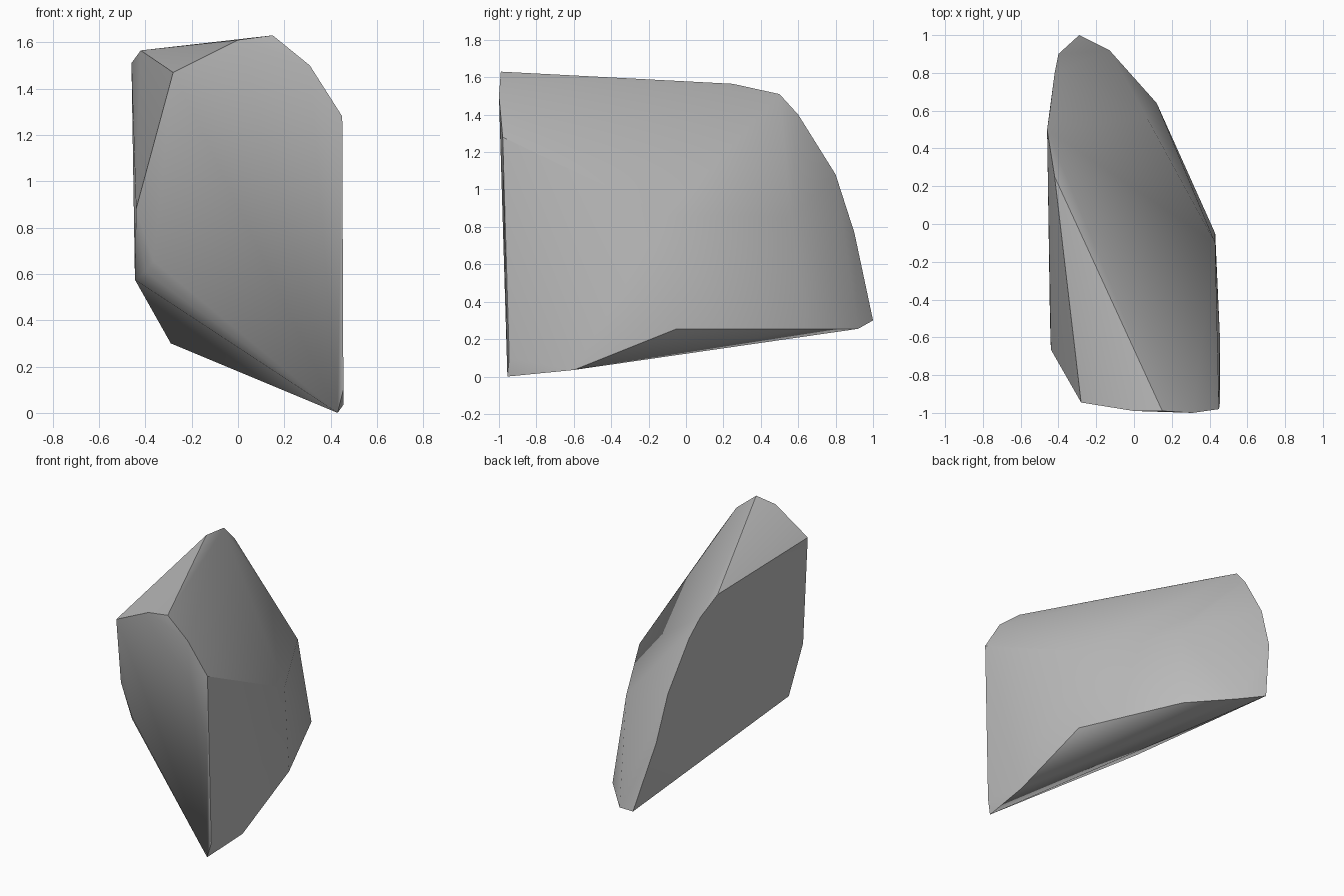
import bpy
import bmesh
import math
from mathutils import Vector

default_cube = bpy.data.objects.get("Cube")
if default_cube:
    bpy.data.objects.remove(default_cube, do_unlink=True)


def make_material(name, colour):
    material = bpy.data.materials.new(name)
    material.use_nodes = True
    material.diffuse_color = colour
    shader = material.node_tree.nodes["Principled BSDF"]
    shader.inputs["Base Color"].default_value = colour
    shader.inputs["Roughness"].default_value = 0.9
    return material


def make_hull(name, outlines, material):
    """Wrap a convex skin around the corner points of several outlines."""
    bm = bmesh.new()
    for outline in outlines:
        for corner in outline:
            bm.verts.new(Vector(corner))
    hull = bmesh.ops.convex_hull(bm, input=bm.verts[:], use_existing_faces=False)
    unused = set(hull["geom_interior"]) | set(hull["geom_unused"])
    loose = [item for item in unused if isinstance(item, bmesh.types.BMVert)]
    bmesh.ops.delete(bm, geom=loose, context="VERTS")
    bmesh.ops.recalc_face_normals(bm, faces=bm.faces[:])
    mesh = bpy.data.meshes.new(name)
    bm.to_mesh(mesh)
    bm.free()
    mesh.materials.append(material)
    obj = bpy.data.objects.new(name, mesh)
    bpy.context.collection.objects.link(obj)
    return obj


# Ridge along the top, from the back corner round to the front face
top_ridge = [(-.46, .5, 1.51), (-.42, .25, 1.565), (-.28, -.945, 1.47),
             (0, -.99, 1.61), (.15, -.99, 1.63), (.31, -1, 1.5), (.45, -.98, 1.28)]

# Narrow back edge, running down from the ridge to the tail
back_edge = [(-.445, .6, 1.4), (-.42, .8, 1.08), (-.4, .9, .77),
             (-.29, 1, .3), (-.13, .92, .255)]

# Bulge on the left side and the bevelled rim beneath it
left_bulge = [(.43, -.1, .86), (.07, .56, .85)]
left_rim = [(.12, .64, .255), (.43, -.05, .255), (.455, -.6, .035),
            (.455, -.945, .1), (.43, -.955, 0)]

# Chipped lower corner on the right side
right_chip = [(-.44, -.665, .88), (-.365, -.65, .655),
              (-.4, -.6, .61), (-.445, -.5, .575)]

stone_grey = make_material("stone grey", (.5, .5, .5, 1))
rock = make_hull("rock", [top_ridge, back_edge, left_bulge, left_rim, right_chip], stone_grey)

# Smooth facets with crisp creases
bpy.ops.object.select_all(action="DESELECT")
rock.select_set(True)
bpy.context.view_layer.objects.active = rock
bpy.ops.object.shade_smooth_by_angle(angle=math.radians(30))
